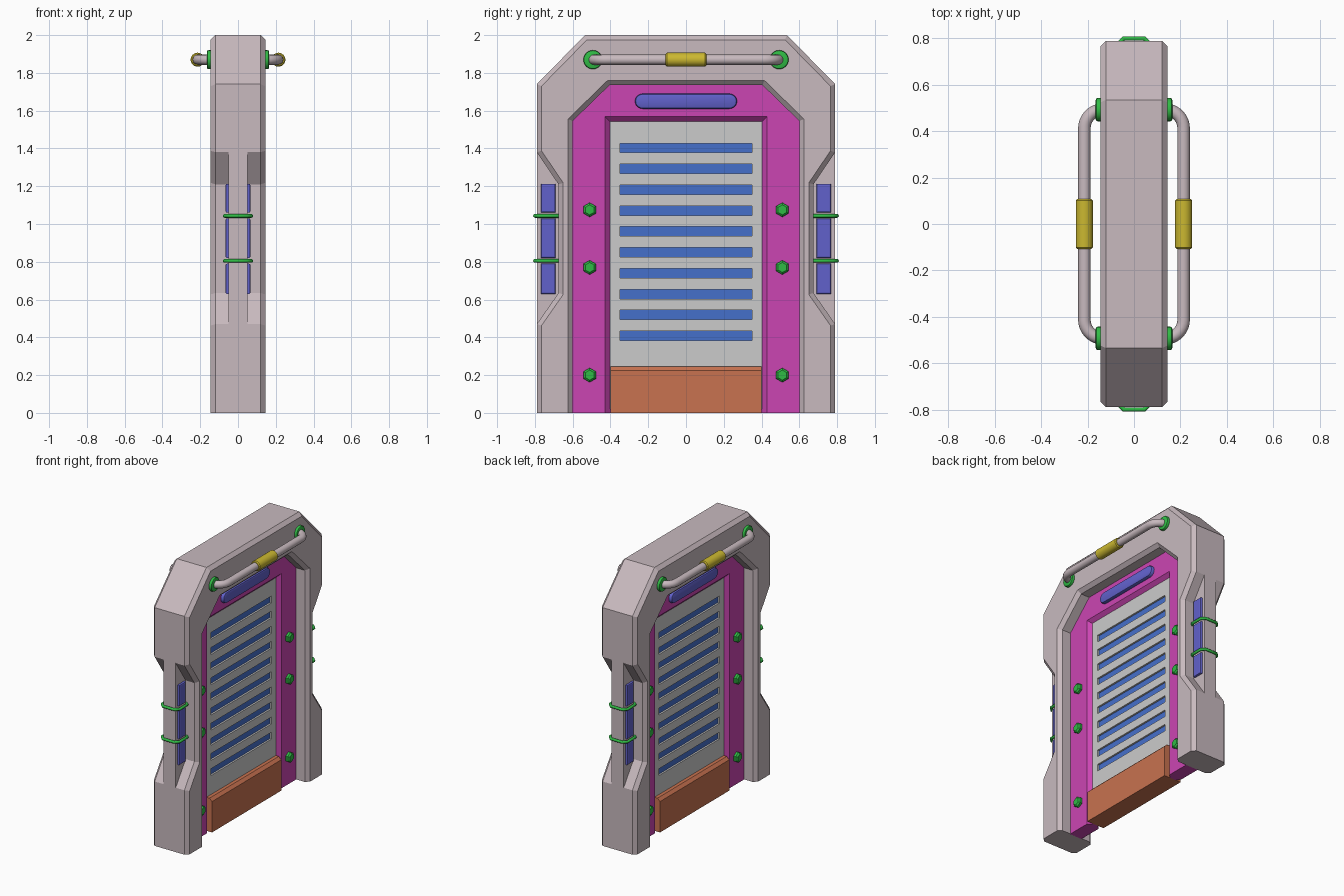
import bpy, bmesh, math
from mathutils import Matrix, Vector

if "Cube" in bpy.data.objects:
    bpy.data.objects.remove(bpy.data.objects["Cube"])


def material(name, rgb):
    m = bpy.data.materials.new(name)
    m.diffuse_color = (*rgb, 1)
    m.use_nodes = True
    m.node_tree.nodes["Principled BSDF"].inputs["Base Color"].default_value = m.diffuse_color
    return m


SHELL = material("shell_mauve", (0.58, 0.49, 0.52))
MAGENTA = material("magenta", (0.60, 0.06, 0.45))
BLUE = material("blue", (0.06, 0.16, 0.60))
VIOLET = material("violet", (0.12, 0.12, 0.60))
GREEN = material("green", (0.03, 0.50, 0.06))
YELLOW = material("yellow", (0.60, 0.48, 0.03))
BROWN = material("brown", (0.58, 0.17, 0.08))


def finish(name, data, mat=None, mirror=(), smooth=False):
    ob = bpy.data.objects.new(name, data)
    bpy.context.collection.objects.link(ob)
    if mat:
        data.materials.append(mat)
    if smooth:
        bpy.ops.object.select_all(action='DESELECT')
        ob.select_set(True)
        bpy.context.view_layer.objects.active = ob
        bpy.ops.object.shade_smooth_by_angle(angle=math.radians(35))
    if mirror:
        mod = ob.modifiers.new("mirror", 'MIRROR')
        mod.use_axis = ('x' in mirror, 'y' in mirror, False)
        mod.use_mirror_merge = False
    return ob


def to_mesh(bm, name):
    bmesh.ops.recalc_face_normals(bm, faces=bm.faces)
    me = bpy.data.meshes.new(name)
    bm.to_mesh(me)
    bm.free()
    return me


def plate(name, poly, x0, x1, mat, pick=None, bevel=0.0, seg=1, both=False,
          back=True, mirror=(), smooth=False):
    """Extrude a (y, z) outline along x and bevel the chosen rim edges."""
    bm = bmesh.new()
    a = [bm.verts.new((x0, y, z)) for y, z in poly]
    b = [bm.verts.new((x1, y, z)) for y, z in poly]
    n = len(poly)
    for i in range(n):
        j = (i + 1) % n
        bm.faces.new((a[i], a[j], b[j], b[i]))
    bm.faces.new(b)
    if back:
        bm.faces.new(a)
    bmesh.ops.recalc_face_normals(bm, faces=bm.faces)
    if bevel:
        def rim(e):
            xs = [v.co.x for v in e.verts]
            if abs(xs[0] - xs[1]) > 1e-6:
                return False
            return (both or abs(xs[0] - x1) < 1e-6) and \
                (pick is None or pick((e.verts[0].co + e.verts[1].co) / 2))
        bmesh.ops.bevel(bm, geom=[e for e in bm.edges if rim(e)], offset=bevel,
                        segments=seg, profile=0.5, affect='EDGES', clamp_overlap=False)
    return finish(name, to_mesh(bm, name), mat, mirror, smooth)


def rod(name, center, axis, r, length, sides, mat, bevel, mirror, seg=1, smooth=True, spin=0):
    """Cylinder along an axis with bevelled caps."""
    bm = bmesh.new()
    rot = Vector((0, 0, 1)).rotation_difference(Vector(axis)).to_matrix().to_4x4()
    bmesh.ops.create_cone(bm, cap_ends=True, segments=sides, radius1=r, radius2=r, depth=length,
                          matrix=Matrix.Translation(center) @ rot @ Matrix.Rotation(spin, 4, 'Z'))
    rim = [e for e in bm.edges if any(len(f.verts) > 4 for f in e.link_faces)]
    bmesh.ops.bevel(bm, geom=rim, offset=bevel, segments=seg, profile=0.5, affect='EDGES')
    return finish(name, to_mesh(bm, name), mat, mirror, smooth)


def tube(name, pts, r, mat, mirror):
    cu = bpy.data.curves.new(name, 'CURVE')
    cu.dimensions = '3D'
    cu.bevel_depth = r
    cu.bevel_resolution = 4
    cu.use_fill_caps = True
    sp = cu.splines.new('POLY')
    sp.points.add(len(pts) - 1)
    for p, c in zip(sp.points, pts):
        p.co = (*c, 1)
    return finish(name, cu, mat, mirror)


def rect(y0, y1, z0, z1):
    return [(y0, z0), (y1, z0), (y1, z1), (y0, z1)]


def symmetric(half):
    return half + [(-y, z) for y, z in reversed(half)]


# Outer arch: full-width core plus notched outer layers on both faces
inner = [(-0.405, 1.735), (-0.60, 1.545), (-0.60, 0)]
inner_loop = [(-y, z) for y, z in reversed(inner)]
notched = [(0.79, 0), (0.79, 0.47), (0.675, 0.635), (0.675, 1.21), (0.79, 1.38),
           (0.79, 1.74), (0.535, 2.0)]
plain = [(0.785, 0), (0.785, 1.74), (0.532, 1.998)]
plain = [(0.79, 0), (0.79, 1.74), (0.535, 2.0)]


def arch(half):
    return symmetric(inner_loop_rev + half)


inner_loop_rev = []
outer_out = symmetric(notched)
core_out = symmetric(plain)
inside = inner[::-1] + inner_loop[::-1]
plate("arch_core", core_out + inside, -0.05, 0.05, SHELL)
plate("arch_face", outer_out + inside, 0.05, 0.145, SHELL,
      pick=lambda c: c.z > 0.001, bevel=0.025, back=False, mirror='x')

# Magenta inner surround with chamfered door opening
opening = [(-0.40, 0), (-0.40, 1.54), (0.40, 1.54), (0.40, 0)]
plate("inner_surround", symmetric([(0.605, 0), (0.605, 1.55), (0.41, 1.74)]) + opening,
      -0.05, 0.05, MAGENTA, pick=lambda c: abs(c.y) < 0.41 and 0.001 < c.z < 1.6,
      bevel=0.028, both=True)

# Door panel with ten slots showing a blue core
panel = plate("door_panel", rect(-0.405, 0.405, 0.02, 1.545), -0.025, 0.025, None)
bm = bmesh.new()
for i in range(10):
    bmesh.ops.create_cube(bm, size=1, matrix=Matrix.Translation((0, 0, 0.408 + i * 0.1105))
                          @ Matrix.Diagonal((0.2, 0.70, 0.05, 1)))
cutter = finish("slot_cutter", to_mesh(bm, "slot_cutter"))
cutter.hide_render = True
cutter.hide_viewport = True
cut = panel.modifiers.new("slots", 'BOOLEAN')
cut.operation = 'DIFFERENCE'
cut.object = cutter
plate("vent_core", rect(-0.37, 0.37, 0.35, 1.45), -0.012, 0.012, BLUE)

# Kick plate
plate("kick_plate", rect(-0.40, 0.40, 0, 0.245), -0.07, 0.07, BROWN,
      pick=lambda c: c.z > 0.24, bevel=0.02, both=True)

# Pill-shaped lamp above the door
pill = [(s * (0.23 + 0.04 * math.cos(t)), 1.65 + s * 0.04 * math.sin(t))
        for s in (1, -1) for t in [math.pi * (k / 10 - 0.5) for k in range(11)]]
plate("lamp", pill, 0.04, 0.075, VIOLET, bevel=0.012, seg=2, mirror='x', smooth=True)

# Hex bolts
for z in (0.20, 0.77, 1.075):
    rod("bolt", (0.06, 0.51, z), (1, 0, 0), 0.038, 0.036, 6, GREEN, 0.01, 'xy',
        smooth=False, spin=math.pi / 2)

# Overhead bar with bent ends, collars and grip sleeve
R, X, Y, Z = 0.08, 0.214, 0.493, 1.87
end = [(0.12, Y, Z)] + [(X - R + R * math.sin(t), Y - R + R * math.cos(t), Z)
                        for t in [math.pi / 2 * k / 8 for k in range(9)]]
tube("bar", end + [(x, -y, z) for x, y, z in reversed(end)], 0.027, SHELL, 'x')
rod("bar_collar", (0.15, Y, Z), (1, 0, 0), 0.05, 0.03, 24, GREEN, 0.008, 'xy', seg=2)
rod("bar_grip", (X, 0, Z), (0, 1, 0), 0.037, 0.215, 24, YELLOW, 0.006, 'x')

# Side recess pads and wrap-around straps
for z0, z1 in ((0.63, 0.79), (0.82, 1.03), (1.06, 1.213)):
    plate("side_pad", rect(0.692, 0.768, z0, z1), 0.04, 0.066, VIOLET, bevel=0.008,
          seg=2, mirror='xy')
half = [(0.055, 0.67), (0.07, 0.69), (0.07, 0.775), (0.045, 0.80)]
for z in (0.805, 1.043):
    path = [(x, y, z) for x, y in half] + [(-x, y, z) for x, y in reversed(half)]
    tube("side_strap", path, 0.01, GREEN, 'y')
